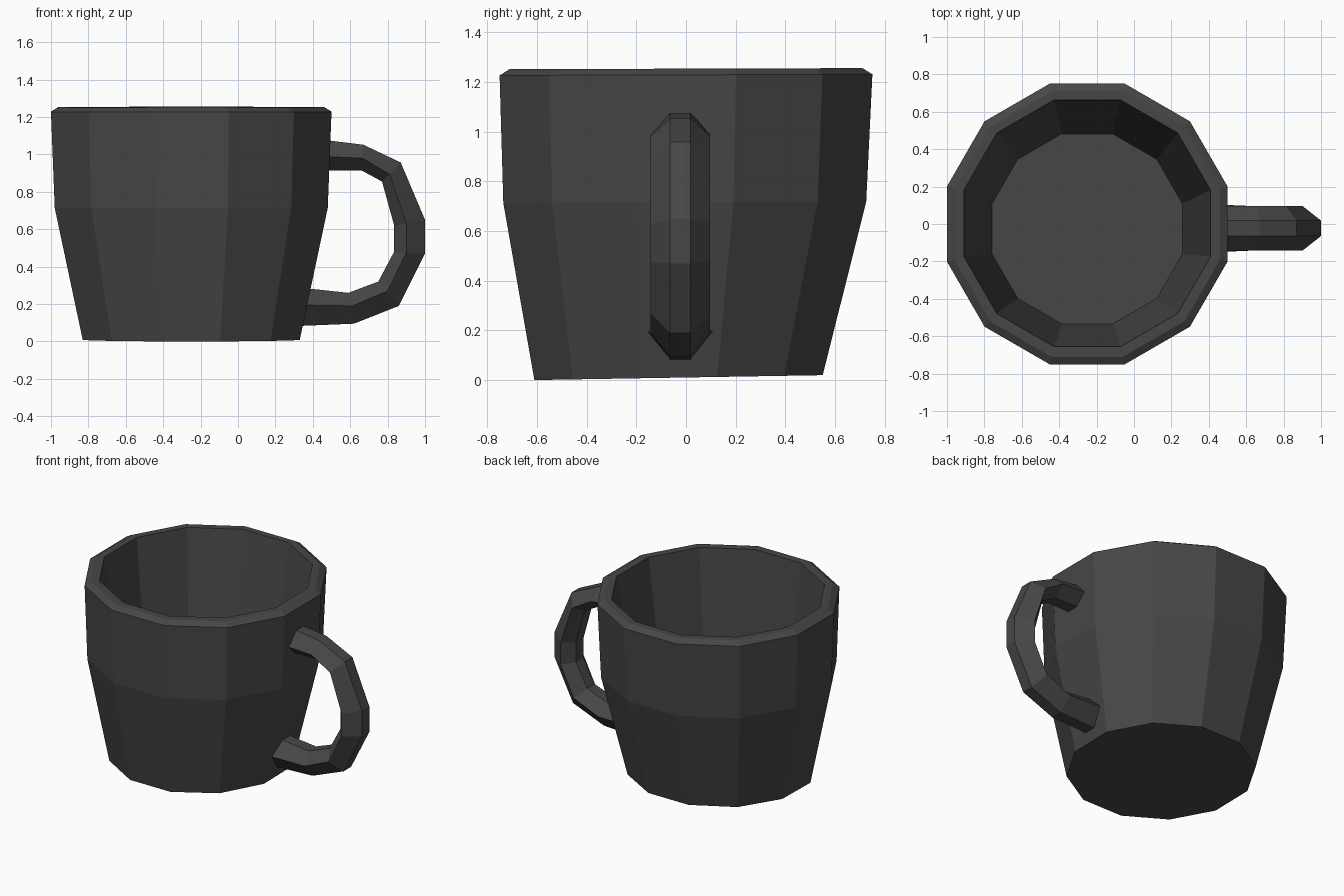
import bpy, bmesh, math

if "Cube" in bpy.data.objects:
    bpy.data.objects.remove(bpy.data.objects["Cube"])

mat = bpy.data.materials.new("charcoal ceramic")
mat.diffuse_color = (0.062, 0.062, 0.062, 1)
mat.use_nodes = True
mat.node_tree.nodes["Principled BSDF"].inputs["Base Color"].default_value = mat.diffuse_color


def loft(name, rings):
    """Skin a list of equal-length point rings and cap both ends."""
    bm = bmesh.new()
    loops = [[bm.verts.new(p) for p in ring] for ring in rings]
    n = len(loops[0])
    for a, b in zip(loops, loops[1:]):
        for i in range(n):
            j = (i + 1) % n
            bm.faces.new((a[i], a[j], b[j], b[i]))
    bm.faces.new(loops[0])
    bm.faces.new(loops[-1])
    bmesh.ops.recalc_face_normals(bm, faces=bm.faces)
    me = bpy.data.meshes.new(name)
    bm.to_mesh(me)
    bm.free()
    me.materials.append(mat)
    ob = bpy.data.objects.new(name, me)
    bpy.context.collection.objects.link(ob)
    return ob


# Cup: twelve-sided wall, from outer base up over the rim to the inner floor
# (half width across flats, z, y centre, tilt of ring along y)
cup_profile = [
    (0.58, 0.01, -0.03, 0.017),
    (0.73, 0.715, -0.005, 0.003),
    (0.75, 1.228, 0.0, 0.003),
    (0.71, 1.253, 0.0, 0.003),
    (0.66, 1.253, 0.004, 0.003),
    (0.508, 0.10, -0.026, 0.017),
]
cup_rings = []
for half, z, cy, tilt in cup_profile:
    r = half / math.cos(math.radians(15))
    ring = []
    for k in range(12):
        a = math.radians(15 + 30 * k)
        ring.append((-0.25 + r * math.cos(a), cy + r * math.sin(a),
                     z + tilt * r * math.sin(a)))
    cup_rings.append(ring)
loft("cup", cup_rings)

# Handle: six-sided section swept along a C shape
# (outer x, z, middle x, z, inner x, z, half width)
handle_path = [
    (0.44, 1.08, 0.44, 0.99, 0.44, 0.915, 0.12),
    (0.67, 1.052, 0.665, 0.98, 0.66, 0.915, 0.12),
    (0.87, 0.957, 0.81, 0.895, 0.77, 0.855, 0.12),
    (1.0, 0.65, 0.90, 0.63, 0.835, 0.62, 0.12),
    (1.0, 0.47, 0.90, 0.475, 0.835, 0.48, 0.12),
    (0.86, 0.19, 0.80, 0.27, 0.75, 0.32, 0.12),
    (0.62, 0.095, 0.61, 0.19, 0.59, 0.26, 0.12),
    (0.33, 0.083, 0.33, 0.195, 0.33, 0.288, 0.132),
]
cy, flat = -0.023, 0.041
loft("handle", [
    [(ox, cy - flat, oz), (ox, cy + flat, oz), (mx, cy + w, mz),
     (ix, cy + flat, iz), (ix, cy - flat, iz), (mx, cy - w, mz)]
    for ox, oz, mx, mz, ix, iz, w in handle_path])
